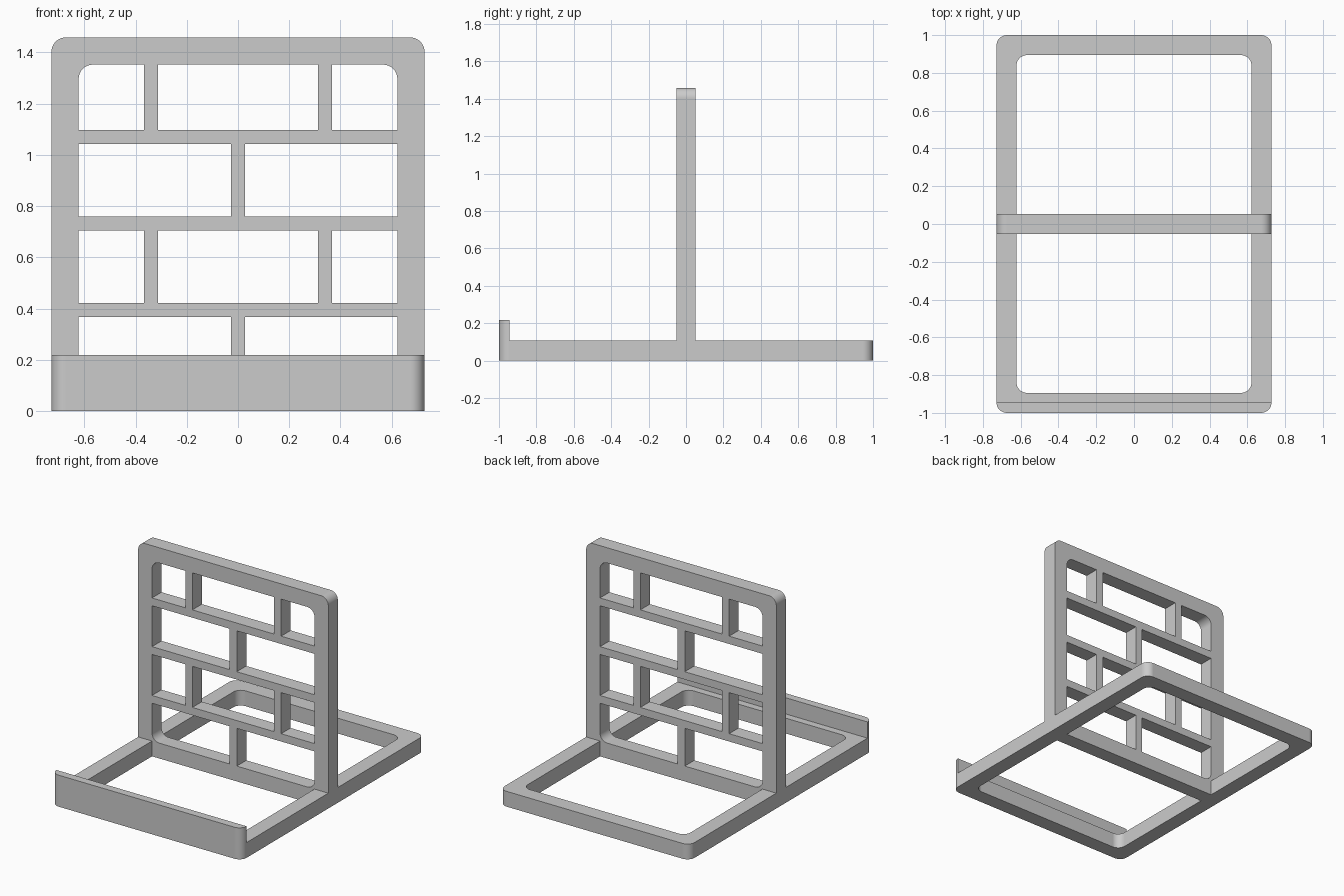
import bpy, bmesh
from math import sin, cos, pi, radians

if "Cube" in bpy.data.objects:
    bpy.data.objects.remove(bpy.data.objects["Cube"])

W, RAIL, HALF = 0.728, 0.106, 0.052    # half width, rail size, half panel depth
BAR, R = 0.027, 0.055                  # half bar width, corner radius
TOP, LIP_TOP = 1.458, 0.218
IN = W - RAIL

grey = bpy.data.materials.new("Light Grey")
grey.use_nodes = True
colour = (0.6, 0.6, 0.6, 1)
grey.diffuse_color = colour
grey.node_tree.nodes["Principled BSDF"].inputs["Base Color"].default_value = colour


def rect(x0, x1, y0, y1, rounded=""):
    """Rectangle outline; the named corners (SW SE NE NW) are rounded."""
    pts = []
    corners = [("SW", x0, y0, 1, 1), ("SE", x1, y0, -1, 1),
               ("NE", x1, y1, -1, -1), ("NW", x0, y1, 1, -1)]
    for i, (name, x, y, sx, sy) in enumerate(corners):
        if name not in rounded:
            pts.append((x, y))
            continue
        for k in range(9):
            a = pi + i * pi / 2 + k * pi / 16
            pts.append((x + sx * R + R * cos(a), y + sy * R + R * sin(a)))
    return pts


def plate(name, loops, depth, location, rotation=(0, 0, 0)):
    """Extrude an outline with holes, centred on its own plane."""
    curve = bpy.data.curves.new(name, 'CURVE')
    curve.dimensions, curve.fill_mode, curve.extrude = '2D', 'BOTH', depth / 2
    for loop in loops:
        s = curve.splines.new('POLY')
        s.points.add(len(loop) - 1)
        for p, (x, y) in zip(s.points, loop):
            p.co = (x, y, 0, 1)
        s.use_cyclic_u = True
    temp = bpy.data.objects.new(name + "_outline", curve)
    bpy.context.collection.objects.link(temp)
    mesh = bpy.data.meshes.new_from_object(
        temp.evaluated_get(bpy.context.evaluated_depsgraph_get()))
    bpy.data.objects.remove(temp)
    bm = bmesh.new()
    bm.from_mesh(mesh)
    bmesh.ops.remove_doubles(bm, verts=bm.verts, dist=0.0001)
    bmesh.ops.recalc_face_normals(bm, faces=bm.faces)
    bm.to_mesh(mesh)
    bm.free()
    mesh.materials.clear()
    mesh.materials.append(grey)
    obj = bpy.data.objects.new(name, mesh)
    obj.location, obj.rotation_euler = location, rotation
    bpy.context.collection.objects.link(obj)
    return obj


ALL = "SW SE NE NW"

# Flat base ring
stand = plate("bookend_stand", [rect(-W, W, -1, 1, ALL),
              rect(-IN, IN, -1 + RAIL, 1 - RAIL, ALL)], RAIL, (0, 0, RAIL / 2))

# Raised lip along the front edge
lip = plate("front_lip", [rect(-W, W, -1, -0.945, "SW SE")],
            LIP_TOP, (0, 0, LIP_TOP / 2))

# Upright panel with brick-pattern openings
levels = [RAIL, 0.394, 0.732, 1.069, TOP - RAIL]
outline = [rect(-W, W, 0, TOP, "NE NW")]
for row in range(4):
    z0 = levels[row] + (BAR if row > 0 else 0)
    z1 = levels[row + 1] - (BAR if row < 3 else 0)
    posts = [0] if row % 2 == 0 else [-0.34, 0.34]
    edges = [-IN] + [p + s * BAR for p in posts for s in (-1, 1)] + [IN]
    cells = list(zip(edges[::2], edges[1::2]))
    side = {0: "S", 3: "N"}.get(row)
    for i, (x0, x1) in enumerate(cells):
        corner = ""
        if side and i == 0:
            corner = side + "W"
        elif side and i == len(cells) - 1:
            corner = side + "E"
        outline.append(rect(x0, x1, z0, z1, corner))
panel = plate("brick_panel", outline, 2 * HALF, (0, 0, 0), (radians(90), 0, 0))

# Fuse the parts into one solid
for part in (lip, panel):
    mod = stand.modifiers.new("Union", 'BOOLEAN')
    mod.operation, mod.solver, mod.object = 'UNION', 'EXACT', part
fused = bpy.data.meshes.new_from_object(
    stand.evaluated_get(bpy.context.evaluated_depsgraph_get()))
stand.modifiers.clear()
stand.data = fused
for part in (lip, panel):
    bpy.data.objects.remove(part)

# Merge flat regions and smooth only the rounded corners
bm = bmesh.new()
bm.from_mesh(fused)
bmesh.ops.remove_doubles(bm, verts=bm.verts, dist=0.0001)
bmesh.ops.dissolve_limit(bm, angle_limit=radians(1), verts=bm.verts, edges=bm.edges)
bm.to_mesh(fused)
bm.free()
bpy.ops.object.select_all(action='DESELECT')
stand.select_set(True)
bpy.context.view_layer.objects.active = stand
bpy.ops.object.shade_smooth_by_angle(angle=radians(30))
weighted = stand.modifiers.new("Weighted Normal", 'WEIGHTED_NORMAL')
weighted.keep_sharp = True
